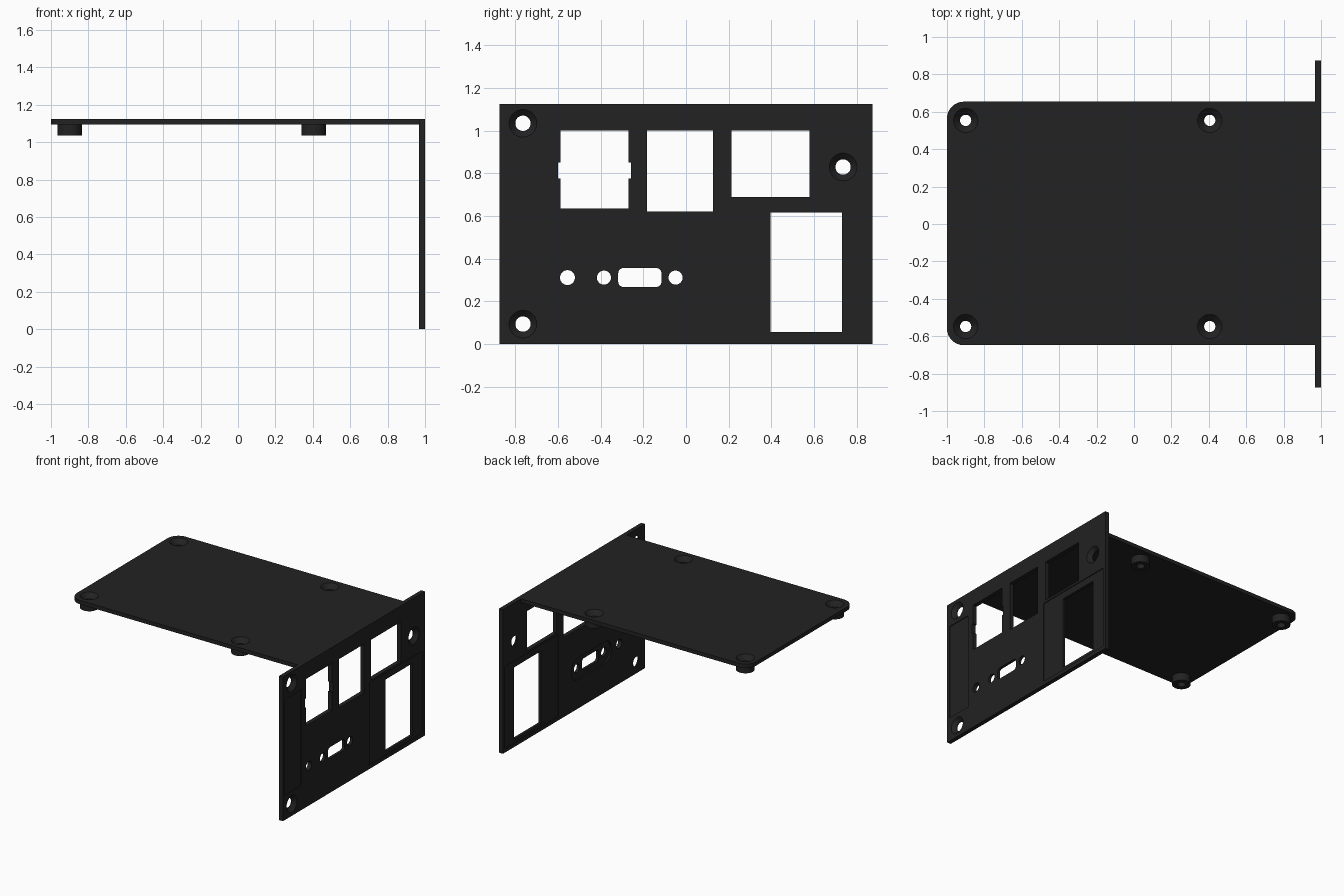
import bpy, bmesh, math
from mathutils import Matrix

if "Cube" in bpy.data.objects:
    bpy.data.objects.remove(bpy.data.objects["Cube"])

black = bpy.data.materials.new("matte black")
black.diffuse_color = (0.016, 0.016, 0.016, 1)
black.use_nodes = True
black.node_tree.nodes["Principled BSDF"].inputs["Base Color"].default_value = black.diffuse_color


def finish(name, bm):
    bmesh.ops.recalc_face_normals(bm, faces=bm.faces)
    me = bpy.data.meshes.new(name)
    bm.to_mesh(me)
    bm.free()
    me.materials.append(black)
    ob = bpy.data.objects.new(name, me)
    bpy.context.collection.objects.link(ob)
    return ob


def box(name, x0, x1, y0, y1, z0, z1, round_axis=None, radius=0.0, edge_test=None):
    bm = bmesh.new()
    bmesh.ops.create_cube(bm, size=1)
    for v in bm.verts:
        v.co = [a + (b - a) * (c + 0.5) for a, b, c in
                zip((x0, y0, z0), (x1, y1, z1), v.co)]
    if round_axis is not None:
        edges = [e for e in bm.edges
                 if abs((e.verts[0].co - e.verts[1].co).normalized()[round_axis]) > 0.9
                 and (edge_test is None or edge_test(e.verts[0].co))]
        bmesh.ops.bevel(bm, geom=edges, offset=radius, segments=8,
                        profile=0.5, affect='EDGES')
    return finish(name, bm)


def cone(name, centre, r_low, r_high, depth, along_x=False):
    bm = bmesh.new()
    m = Matrix.Translation(centre)
    if along_x:
        m = m @ Matrix.Rotation(math.pi / 2, 4, 'Y')
    bmesh.ops.create_cone(bm, cap_ends=True, segments=40, radius1=r_low,
                          radius2=r_high, depth=depth, matrix=m)
    return finish(name, bm)


def combine(target, tool, operation='DIFFERENCE'):
    mod = target.modifiers.new("cut", 'BOOLEAN')
    mod.operation, mod.object, mod.solver = operation, tool, 'EXACT'
    bpy.context.view_layer.objects.active = target
    bpy.ops.object.modifier_apply(modifier=mod.name)
    bpy.data.objects.remove(tool, do_unlink=True)


def smooth(ob):
    bpy.ops.object.select_all(action='DESELECT')
    ob.select_set(True)
    bpy.context.view_layer.objects.active = ob
    bpy.ops.object.shade_smooth_by_angle(angle=math.radians(30))


X0, X1, TOP = 0.967, 1.0, 1.125

# Upright connector panel
panel = box("connector_panel", X0, X1, -0.875, 0.875, 0, TOP)

# Shallow recesses on the outer face: label strip and socket surround
for y0, y1, z0, z1 in [(-0.85, -0.645, 0.19, 0.94), (0.19, 0.85, 0.03, 0.67)]:
    combine(panel, box("cutter", X1 - 0.006, 1.1, y0, y1, z0, z1))

# Shallow recesses on the inner face: socket surround and small connector
combine(panel, box("cutter", 0.9, X0 + 0.006, 0.19, 0.85, 0.03, 0.67))
combine(panel, box("cutter", 0.9, X0 + 0.012, -0.46, 0.03, 0.225, 0.395, 0, 0.08))

# Rectangular openings, the first with side notches
for y0, y1, z0, z1 in [(-0.588, -0.27, 0.635, 1.0), (-0.6, -0.258, 0.775, 0.85),
                       (-0.182, 0.126, 0.62, 1.0), (0.214, 0.58, 0.688, 1.0),
                       (0.397, 0.733, 0.055, 0.617)]:
    combine(panel, box("cutter", 0.9, 1.1, y0, y1, z0, z1))

# Rounded connector slot and the small round holes beside it
combine(panel, box("cutter", 0.9, 1.1, -0.318, -0.115, 0.267, 0.356, 0, 0.025))
for y, r in [(-0.556, 0.035), (-0.385, 0.033), (-0.049, 0.033)]:
    combine(panel, cone("cutter", (X0, y, 0.311), r, r, 0.3, True))

# Countersunk mounting holes
for y, z in [(-0.765, 1.035), (-0.765, 0.093), (0.737, 0.83)]:
    combine(panel, cone("cutter", (X0, y, z), 0.036, 0.036, 0.3, True))
    combine(panel, cone("cutter", (X1 - 0.0135, y, z), 0.036, 0.066, 0.029, True))
smooth(panel)

# Horizontal tray with rounded far corners
tray = box("tray", -1, X0 + 0.002, -0.648, 0.654, 1.095, TOP, 2, 0.09,
           lambda co: co.x < 0)

# Standoffs under the tray, drilled and countersunk from above
for x in (-0.9, 0.405):
    for y in (-0.548, 0.554):
        combine(tray, cone("boss", (x, y, 1.07), 0.066, 0.066, 0.07), 'UNION')
        combine(tray, cone("cutter", (x, y, 1.08), 0.03, 0.03, 0.3))
        combine(tray, cone("cutter", (x, y, TOP - 0.0175), 0.03, 0.066, 0.037))
smooth(tray)
